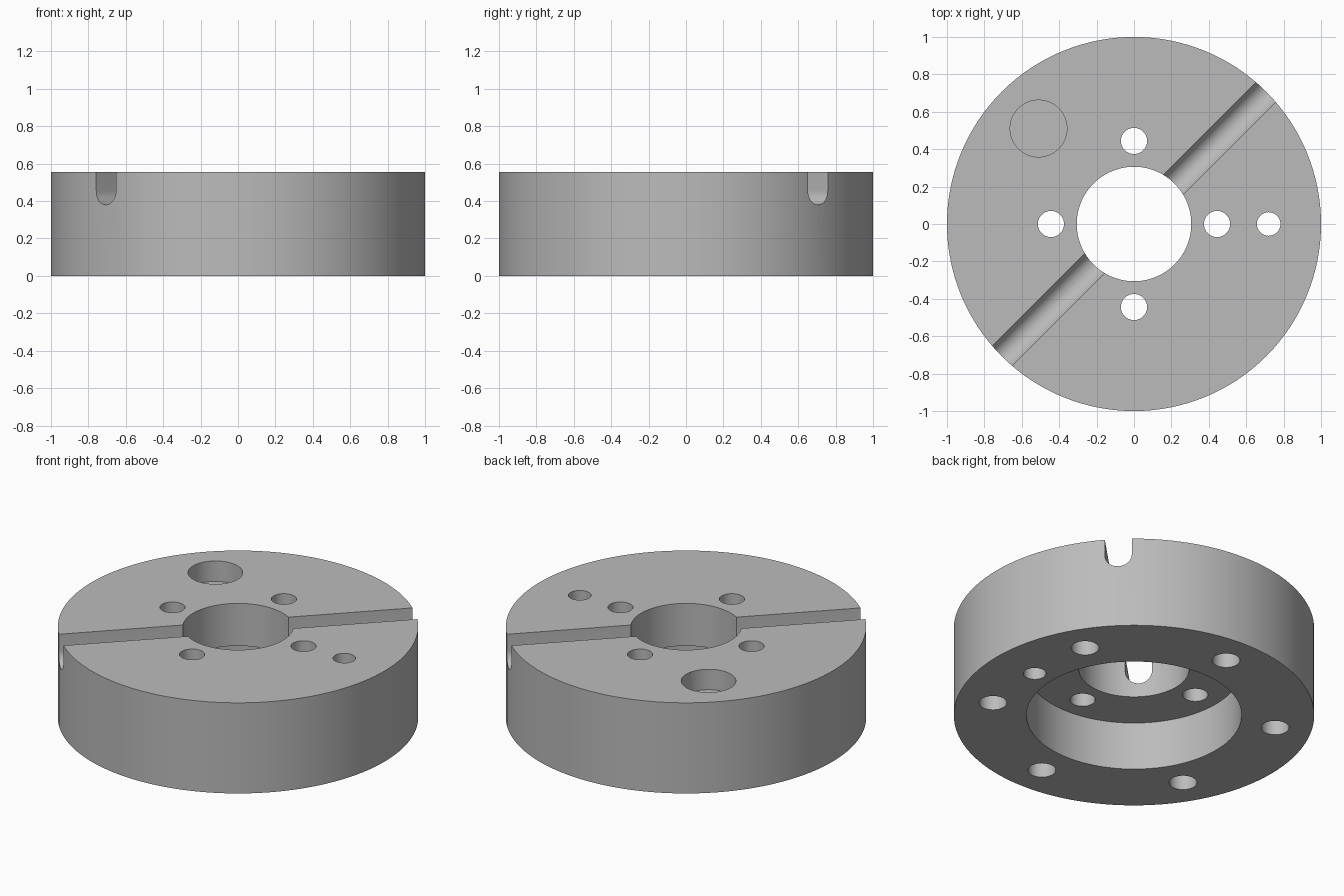
import bpy
import bmesh
from math import sin, cos, pi, radians
from mathutils import Matrix

cube = bpy.data.objects.get("Cube")
if cube:
    bpy.data.objects.remove(cube, do_unlink=True)

HEIGHT = 0.555
OVER = 0.1  # how far cutters reach past the surface they open

steel = bpy.data.materials.new("plain_grey")
steel.use_nodes = True
GREY = (0.5, 0.5, 0.5, 1)
steel.diffuse_color = GREY
steel.node_tree.nodes["Principled BSDF"].inputs["Base Color"].default_value = GREY


def add_object(name, bm):
    bmesh.ops.recalc_face_normals(bm, faces=bm.faces)
    mesh = bpy.data.meshes.new(name)
    bm.to_mesh(mesh)
    bm.free()
    mesh.materials.append(steel)
    obj = bpy.data.objects.new(name, mesh)
    bpy.context.collection.objects.link(obj)
    return obj


def cylinder(name, radius, z0, z1, x=0, y=0, sides=48):
    bm = bmesh.new()
    bmesh.ops.create_cone(bm, cap_ends=True, segments=sides, radius1=radius,
                          radius2=radius, depth=z1 - z0,
                          matrix=Matrix.Translation((x, y, (z0 + z1) / 2)))
    return add_object(name, bm)


def polar(radius, degrees):
    return radius * cos(radians(degrees)), radius * sin(radians(degrees))


def cut(target, cutter):
    cutter.hide_render = True
    mod = target.modifiers.new(cutter.name, "BOOLEAN")
    mod.operation = "DIFFERENCE"
    mod.solver = "EXACT"
    mod.object = cutter
    bpy.context.view_layer.objects.active = target
    bpy.ops.object.modifier_apply(modifier=mod.name)
    bpy.data.objects.remove(cutter, do_unlink=True)


# Main disc with its stepped centre bore
disc = cylinder("flange_disc", 1, 0, HEIGHT, sides=128)
cut(disc, cylinder("bottom_recess", 0.597, -OVER, 0.295, sides=96))
cut(disc, cylinder("centre_bore", 0.306, -OVER, HEIGHT + OVER, sides=96))

# Four through holes around the bore, plus one offset locating hole
for i in range(4):
    cut(disc, cylinder("inner_hole", 0.07, -OVER, HEIGHT + OVER, *polar(0.444, 90 * i)))
cut(disc, cylinder("locating_hole", 0.063, -OVER, HEIGHT + OVER, 0.72, 0))

# Six blind bolt holes in the underside
for i in range(6):
    cut(disc, cylinder("bolt_hole", 0.077, -OVER, 0.28, *polar(0.795, 30 + 60 * i)))

# Shallow round pocket in the top
cut(disc, cylinder("top_pocket", 0.152, HEIGHT - 0.125, HEIGHT + OVER, *polar(0.722, 135)))

# Round-bottomed diagonal groove across the top
half, floor = 0.075, 0.38
profile = [(half, HEIGHT + OVER), (-half, HEIGHT + OVER)]
profile += [(half * cos(pi + pi * i / 20), floor + half + half * sin(pi + pi * i / 20))
            for i in range(21)]
bm = bmesh.new()
face = bm.faces.new([bm.verts.new((-1.2, y, z)) for y, z in profile])
ext = bmesh.ops.extrude_face_region(bm, geom=[face])
bmesh.ops.translate(bm, vec=(2.4, 0, 0),
                    verts=[v for v in ext["geom"] if isinstance(v, bmesh.types.BMVert)])
bmesh.ops.rotate(bm, verts=bm.verts, matrix=Matrix.Rotation(radians(45), 3, "Z"))
cut(disc, add_object("diagonal_groove", bm))

# Smooth round walls, crisp rims
bpy.ops.object.select_all(action="DESELECT")
disc.select_set(True)
bpy.context.view_layer.objects.active = disc
bpy.ops.object.shade_smooth_by_angle(angle=radians(30))
